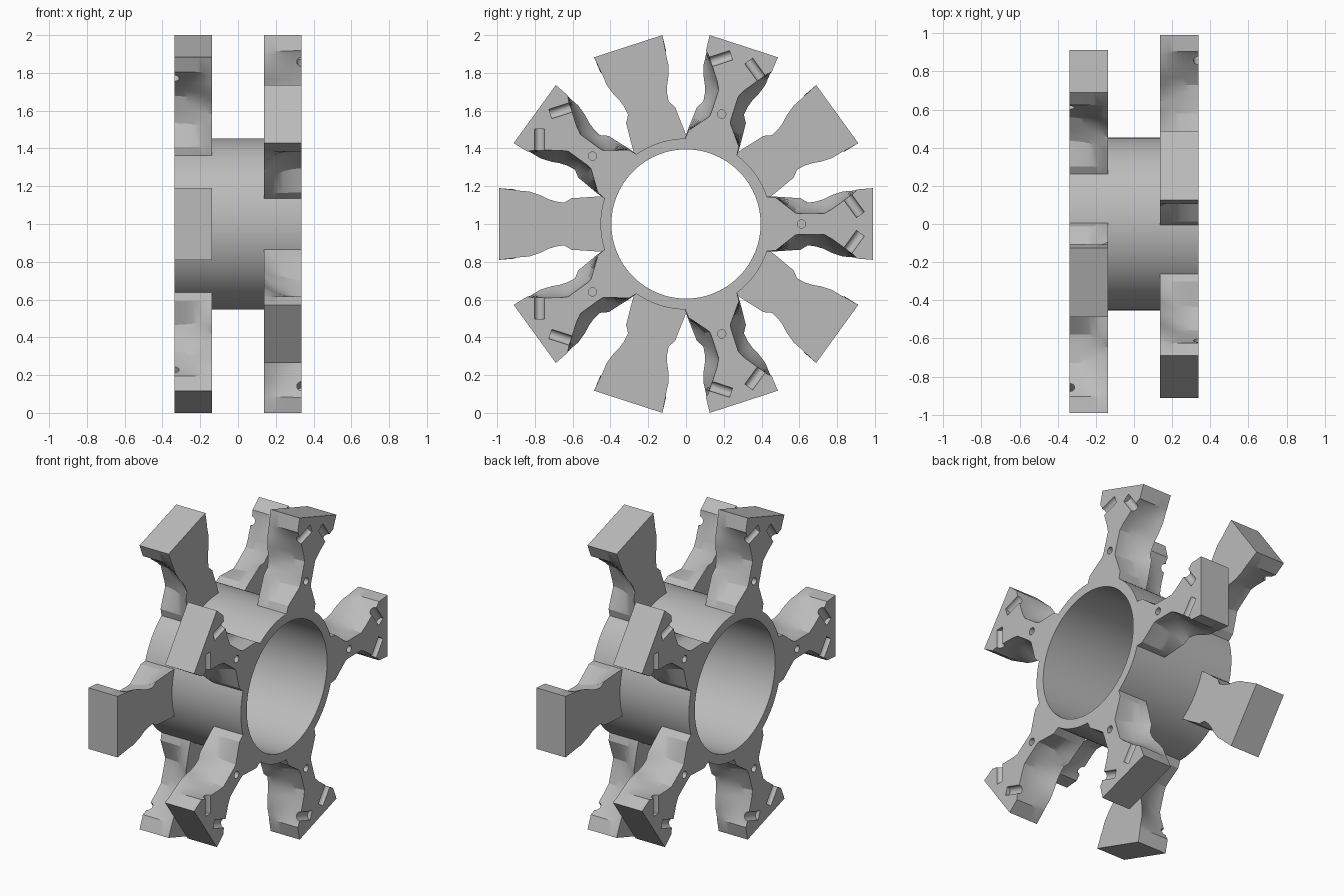
import bpy, bmesh, math
from mathutils import Matrix, Vector

cube = bpy.data.objects.get("Cube")
if cube:
    bpy.data.objects.remove(cube, do_unlink=True)

HALF = 0.337      # half length of the hub along x
THICK = 0.2       # arm thickness
CENTRE = Matrix.Translation((0, 0, 1))

grey = bpy.data.materials.new("grey_metal")
grey.use_nodes = True
colour = (0.5, 0.5, 0.5, 1)
grey.diffuse_color = colour
grey.node_tree.nodes["Principled BSDF"].inputs["Base Color"].default_value = colour


def make_object(name, bm):
    bmesh.ops.recalc_face_normals(bm, faces=bm.faces)
    mesh = bpy.data.meshes.new(name)
    bm.to_mesh(mesh)
    bm.free()
    mesh.materials.append(grey)
    obj = bpy.data.objects.new(name, mesh)
    bpy.context.collection.objects.link(obj)
    return obj


def loft(bm, rings, closed=False):
    """Bridge successive loops of points, capping or closing the ends."""
    loops = [[bm.verts.new(p) for p in ring] for ring in rings]
    pairs = list(zip(loops, loops[1:]))
    if closed:
        pairs.append((loops[-1], loops[0]))
    else:
        bm.faces.new(loops[0])
        bm.faces.new(loops[-1])
    for a, b in pairs:
        for i in range(len(a)):
            j = (i + 1) % len(a)
            bm.faces.new((a[i], a[j], b[j], b[i]))


# Hub: thin tube around the x axis
bm = bmesh.new()
section = [(-HALF, 0.395), (HALF, 0.395), (HALF, 0.453), (-HALF, 0.453)]
loft(bm, [[(x, r * math.cos(a), r * math.sin(a)) for x, r in section]
          for a in (math.tau * i / 120 for i in range(120))], closed=True)
hub = make_object("hub_tube", bm)
hub.matrix_world = CENTRE

# Arm: radius, half width on the outer face, half width on the inner face
PROFILE = [
    (0.42, 0.145, 0.145), (0.475, 0.14, 0.145), (0.58, 0.058, 0.138),
    (0.605, 0.055, 0.137), (0.645, 0.055, 0.113), (0.69, 0.055, 0.119),
    (0.73, 0.055, 0.132), (0.77, 0.077, 0.152), (0.83, 0.12, 0.172),
    (0.89, 0.165, 0.177), (0.905, 0.183, 0.18), (0.99, 0.19, 0.19),
]
LAYERS = 8
rings = []
for r, outer, inner in PROFILE:
    side = []
    for k in range(LAYERS + 1):
        t = k / LAYERS
        side.append((HALF - THICK * t, outer + (inner - outer) * t * t))
    rings.append([(x, r, w) for x, w in side] + [(x, r, -w) for x, w in reversed(side)])
bm = bmesh.new()
loft(bm, rings)
arm = make_object("arm_pattern", bm)

# Cutters: a round hole and two angled half-round pin grooves
bm = bmesh.new()


def cut_cylinder(radius, length, centre, direction):
    turn = Vector(direction).to_track_quat("Z", "Y").to_matrix().to_4x4()
    bmesh.ops.create_cone(bm, cap_ends=True, segments=20, radius1=radius, radius2=radius,
                          depth=length, matrix=Matrix.Translation(centre) @ turn)


cut_cylinder(0.022, 0.2, (HALF, 0.612, 0), (1, 0, 0))
slope = math.radians(54)
for s in (1, -1):
    cut_cylinder(0.026, 0.12, (HALF, 0.888, s * 0.098),
                 (0, math.cos(slope), -s * math.sin(slope)))
cutter = make_object("arm_cutter", bm)
cutter.hide_render = True

mod = arm.modifiers.new("cuts", "BOOLEAN")
mod.operation = "DIFFERENCE"
mod.solver = "EXACT"
mod.object = cutter
depsgraph = bpy.context.evaluated_depsgraph_get()
arm_mesh = bpy.data.meshes.new_from_object(arm.evaluated_get(depsgraph))
bpy.data.objects.remove(arm, do_unlink=True)
bpy.data.objects.remove(cutter, do_unlink=True)

# Five arms at each end; the far set is the near set turned half way round
parts = [hub]
for side, turn in (("left", 0), ("right", math.pi)):
    for i in range(5):
        obj = bpy.data.objects.new(f"{side}_arm_{i + 1}", arm_mesh.copy())
        bpy.context.collection.objects.link(obj)
        obj.matrix_world = (CENTRE @ Matrix.Rotation(turn, 4, "Z")
                            @ Matrix.Rotation(math.tau * i / 5, 4, "X"))
        parts.append(obj)

# Smooth curved surfaces, keeping edges sharp
bpy.ops.object.select_all(action="DESELECT")
for obj in parts:
    obj.select_set(True)
bpy.context.view_layer.objects.active = hub
bpy.ops.object.shade_smooth_by_angle(angle=math.radians(25))
